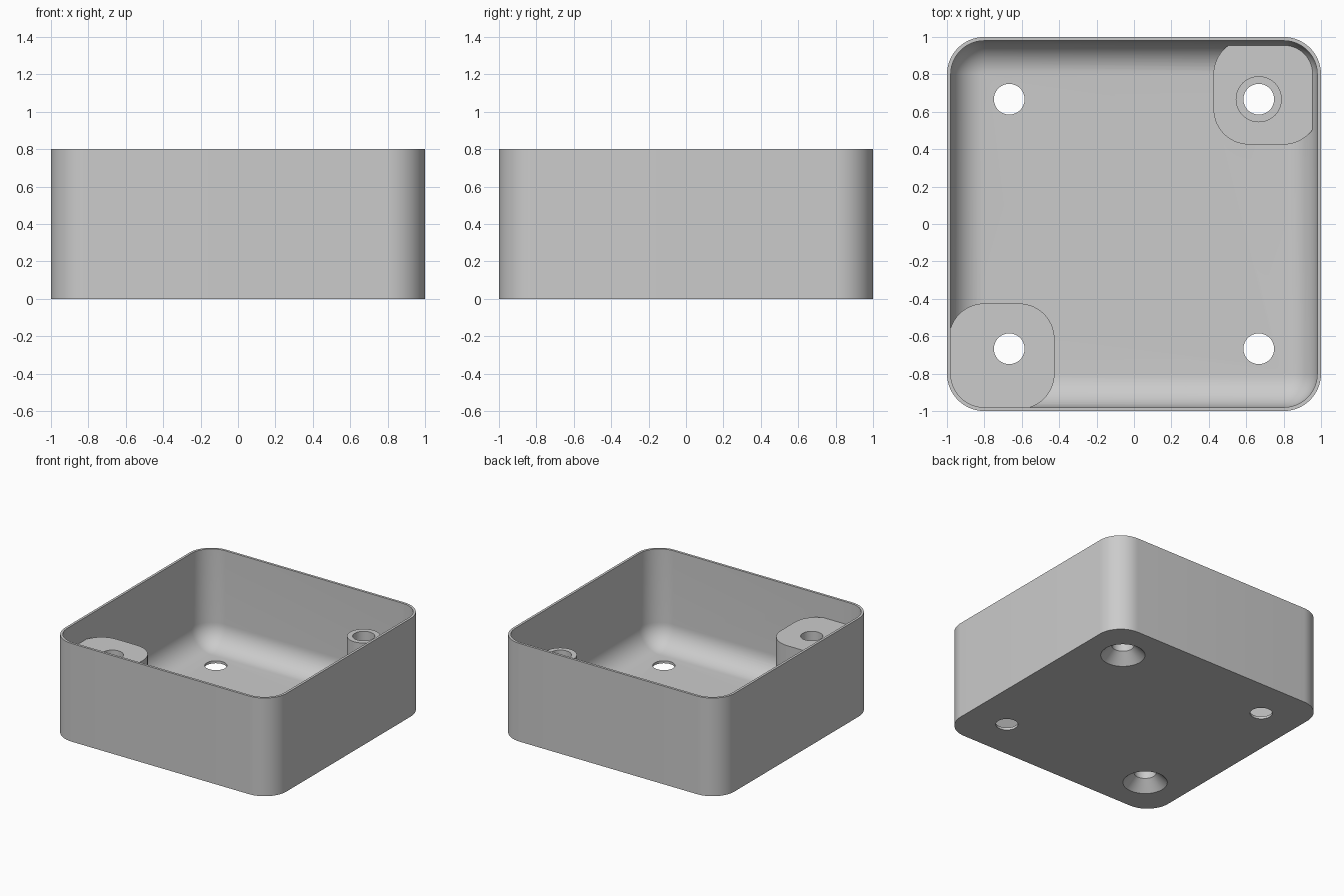
import bpy, bmesh
from math import sin, cos, pi, radians

if "Cube" in bpy.data.objects:
    bpy.data.objects.remove(bpy.data.objects["Cube"], do_unlink=True)

grey = bpy.data.materials.new("light_grey")
grey.use_nodes = True
grey.diffuse_color = (0.6, 0.6, 0.6, 1)
grey.node_tree.nodes["Principled BSDF"].inputs["Base Color"].default_value = (0.6, 0.6, 0.6, 1)

STEPS = 14          # segments per quarter round
WALL = 0.02         # wall and floor thickness
HEIGHT = 0.8
CORNER = 0.2        # outer corner radius
POST_TOP = 0.617
HOLE = 0.082
SPOT = 0.667        # hole distance from the centre


def ring(half, radius, z, cx, cy):
    """Rounded square outline; a circle when half equals radius."""
    pts = []
    for q in range(4):
        mid = pi / 4 + q * pi / 2
        ox = (half - radius) * (1 if cos(mid) > 0 else -1)
        oy = (half - radius) * (1 if sin(mid) > 0 else -1)
        for i in range(STEPS + 1):
            a = (q + i / STEPS) * pi / 2
            pts.append((cx + ox + radius * cos(a), cy + oy + radius * sin(a), z))
    return pts


def loft(name, sections, cx=0, cy=0):
    """Solid through (half, radius, z) sections, closed at both ends."""
    bm = bmesh.new()
    rows = [[bm.verts.new(p) for p in ring(*s, cx, cy)] for s in sections]
    for low, high in zip(rows, rows[1:]):
        for i in range(len(low)):
            j = (i + 1) % len(low)
            bm.faces.new((low[i], low[j], high[j], high[i]))
    bmesh.ops.remove_doubles(bm, verts=bm.verts[:], dist=1e-5)
    bmesh.ops.holes_fill(bm, edges=[e for e in bm.edges if e.is_boundary], sides=0)
    bmesh.ops.recalc_face_normals(bm, faces=bm.faces[:])
    mesh = bpy.data.meshes.new(name)
    bm.to_mesh(mesh)
    bm.free()
    mesh.materials.append(grey)
    obj = bpy.data.objects.new(name, mesh)
    bpy.context.collection.objects.link(obj)
    return obj


def combine(target, other, operation):
    """Apply a boolean and drop the helper."""
    other.hide_render = True
    mod = target.modifiers.new(operation.lower(), "BOOLEAN")
    mod.operation, mod.solver, mod.object = operation, "EXACT", other
    bpy.context.view_layer.objects.active = target
    bpy.ops.object.modifier_apply(modifier=mod.name)
    bpy.data.objects.remove(other, do_unlink=True)


# Open tray: outer wall, rim, inner wall, rounded transition to the floor
inner = CORNER - WALL
sections = [(1, CORNER, 0), (1, CORNER, HEIGHT), (1 - WALL, inner, HEIGHT)]
for k in range(STEPS + 1):
    t = k / STEPS * pi / 2
    sections.append((1 - CORNER + inner * cos(t), inner * cos(t), CORNER - inner * sin(t)))
tray = loft("tray", sections)

# Corner pads: a tall one front right, a low one back left, embedded in the wall
for name, side, top in (("tall_pad", -1, POST_TOP), ("low_pad", 1, 0.11)):
    c = side * 0.7075
    pad = loft(name, [(0.2825, 0.19, 0.01), (0.2825, 0.19, top)], c, c)
    combine(tray, pad, "UNION")

# Round post standing on the low pad
post = loft("post", [(0.123, 0.123, 0.05), (0.123, 0.123, POST_TOP)], SPOT, SPOT)
combine(tray, post, "UNION")

# Screw holes: countersunk from below under the pads, plain elsewhere
for sx in (-1, 1):
    for sy in (-1, 1):
        sizes = [(HOLE, -0.1), (HOLE, 0.7)]
        if sx == sy:
            sizes = [(0.184, -0.02), (HOLE, 0.082), (HOLE, 0.7)]
        cutter = loft("hole_cutter", [(r, r, z) for r, z in sizes], sx * SPOT, sy * SPOT)
        combine(tray, cutter, "DIFFERENCE")

# Smooth rounds with crisp edges
bpy.ops.object.select_all(action="DESELECT")
tray.select_set(True)
bpy.context.view_layer.objects.active = tray
bpy.ops.object.shade_smooth_by_angle(angle=radians(30))
